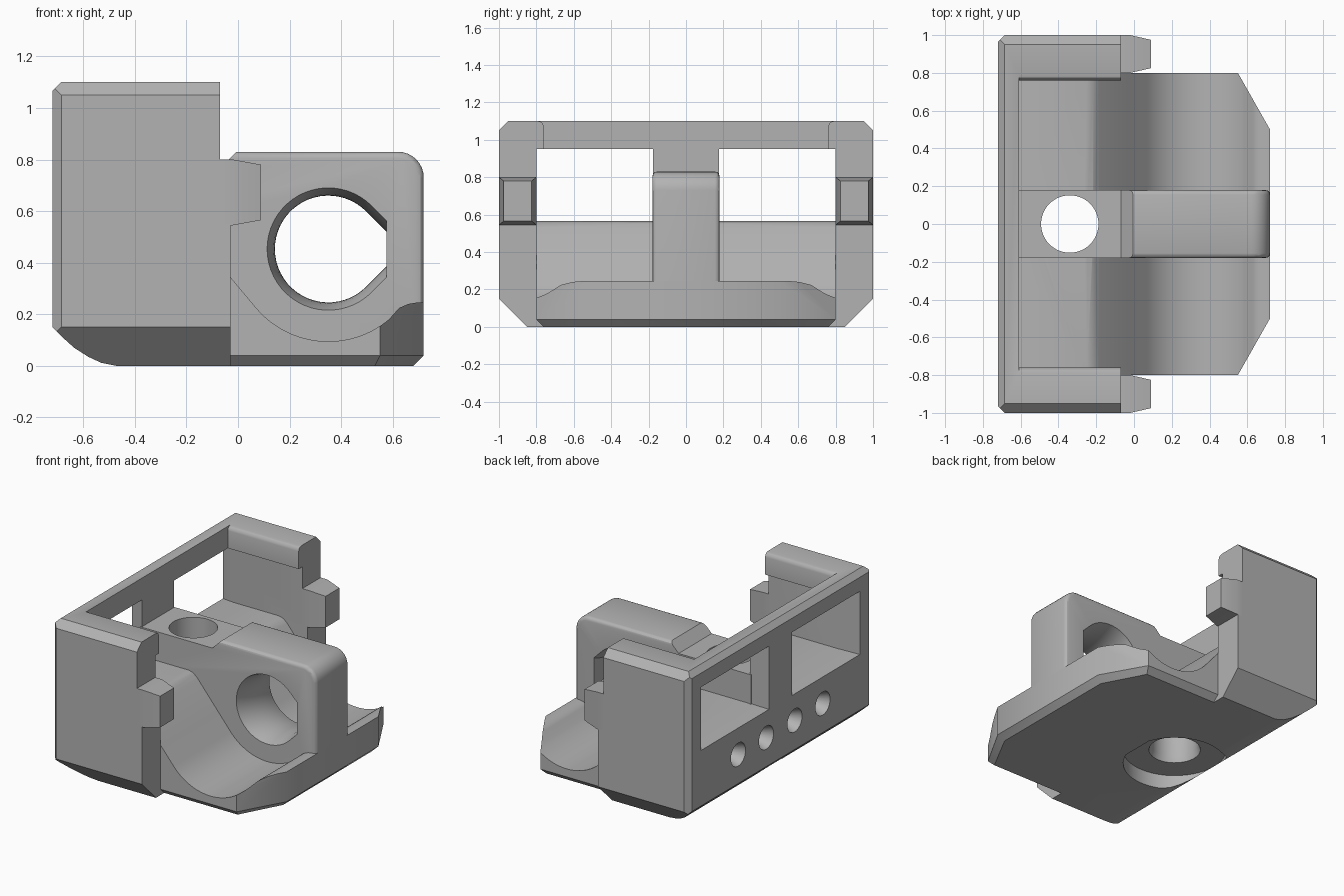
import bpy, bmesh, math
from mathutils import Vector

cube = bpy.data.objects.get("Cube")
if cube:
    bpy.data.objects.remove(cube, do_unlink=True)

grey = bpy.data.materials.new("plain grey")
grey.use_nodes = True
colour = (0.45, 0.45, 0.45, 1)
grey.diffuse_color = colour
grey.node_tree.nodes["Principled BSDF"].inputs["Base Color"].default_value = colour


def make(name, bm):
    bmesh.ops.recalc_face_normals(bm, faces=bm.faces[:])
    mesh = bpy.data.meshes.new(name)
    bm.to_mesh(mesh)
    bm.free()
    obj = bpy.data.objects.new(name, mesh)
    obj.data.materials.append(grey)
    bpy.context.collection.objects.link(obj)
    return obj


def loft(rings):
    """Skin between matching rings of points and cap both ends."""
    bm = bmesh.new()
    loops = [[bm.verts.new(p) for p in ring] for ring in rings]
    for a, b in zip(loops, loops[1:]):
        for i in range(len(a)):
            j = (i + 1) % len(a)
            bm.faces.new((a[i], a[j], b[j], b[i]))
    bm.faces.new(loops[0])
    bm.faces.new(loops[-1])
    bmesh.ops.recalc_face_normals(bm, faces=bm.faces[:])
    return bm


def prism_y(pts, half):
    return loft([[(x, y, z) for x, z in pts] for y in (-half, half)])


def rect_x(x, y0, y1, z0, z1):
    return [(x, y0, z0), (x, y1, z0), (x, y1, z1), (x, y0, z1)]


def arc(cx, cy, r, a0, a1, n):
    angles = [math.radians(a0 + (a1 - a0) * i / n) for i in range(n + 1)]
    return [(cx + r * math.cos(a), cy + r * math.sin(a)) for a in angles]


def chop(bm, co, no):
    """Slice off everything beyond a plane and close the cut."""
    cut = bmesh.ops.bisect_plane(bm, geom=bm.verts[:] + bm.edges[:] + bm.faces[:],
                                 plane_co=co, plane_no=Vector(no).normalized(),
                                 clear_outer=True)["geom_cut"]
    edges = [e for e in cut if isinstance(e, bmesh.types.BMEdge)]
    bmesh.ops.holes_fill(bm, edges=edges, sides=0)


def subtract(obj, cutters):
    for cutter in cutters:
        mod = obj.modifiers.new("cut", "BOOLEAN")
        mod.operation = "DIFFERENCE"
        mod.solver = "EXACT"
        mod.object = cutter
        with bpy.context.temp_override(object=obj, active_object=obj):
            bpy.ops.object.modifier_apply(modifier=mod.name)


# Cutter profile shared by the cavity and the round trough
trough = [(-0.61, 0.95), (-0.61, 0.565), (-0.25, 0.565), (-0.215, 0.556), (-0.185, 0.53)]
trough += arc(0.35, 0.461, 0.366, 220, 310, 28)
trough += [(0.625, 0.225), (0.66, 0.24), (0.69, 0.245), (0.9, 0.245), (0.9, 0.95)]
cavity = make("cavity_cutter", prism_y(trough, 0.8))
wide_trough = make("trough_cutter", prism_y(trough, 0.95))

# Opening between the lips, with rounded upper edges
half = [(0.76, 0.9), (0.76, 1.07), (0.765, 1.086), (0.775, 1.096), (0.79, 1.1), (0.79, 1.2)]
opening_pts = half + [(-y, z) for y, z in reversed(half)]
opening = make("opening_cutter", loft([[(x, y, z) for y, z in opening_pts]
                                       for x in (-0.61, 0.2)]))

# Flared windows in the back plate
windows = []
for s in (-1, 1):
    windows.append(make("window_cutter", loft([
        rect_x(-0.73, s * 0.12, s * 0.87, 0.53, 0.97),
        rect_x(-0.60, s * 0.18, s * 0.798, 0.567, 0.948)])))

# Countersunk screw holes in the back plate
screws = []
for y in (-0.46, -0.155, 0.155, 0.46):
    screws.append(make("screw_cutter", loft([
        [(x, a, b) for a, b in arc(y, 0.35, r, 0, 345, 23)]
        for x, r in ((-0.74, 0.08), (-0.70, 0.08), (-0.63, 0.045), (-0.5, 0.045))])))

# Vertical bore with a counterbore underneath
bore = make("bore_cutter", loft([
    [(a, b, z) for a, b in arc(-0.34, 0, r, 0, 352.5, 47)]
    for z, r in ((-0.1, 0.33), (0.1, 0.33), (0.1, 0.165), (0.14, 0.152), (1.0, 0.152))]))


# Cross hole: round with a truncated point, narrowest in the middle
def drop(r):
    tip = r * math.sqrt(2) - 0.225
    return arc(0.35, 0.453, r, 45, 315, 40) + [(0.575, 0.453 - tip), (0.575, 0.453 + tip)]


cross = make("cross_cutter", loft([
    [(x, y, z) for x, z in drop(0.207 + 0.03 * (y / 0.18) ** 2)]
    for y in [0.19 * i / 5 for i in range(-5, 6)]]))

# Housing: back plate, side walls and rear floor
bm = prism_y([(-0.03, 0), (-0.03, 0.55), (-0.07, 0.55), (-0.07, 1.1), (-0.685, 1.1),
              (-0.72, 1.065), (-0.72, 0.15), (-0.685, 0.115), (-0.635, 0.07),
              (-0.58, 0.035), (-0.53, 0.012), (-0.47, 0)], 1)
for s in (-1, 1):
    chop(bm, (0, s, 1.05), (0, s, 1))
    chop(bm, (0, s, 0.15), (0, s, -1))
    chop(bm, (-0.685, s, 0), (-1, s, 0))
housing = make("housing", bm)
subtract(housing, [cavity, opening, bore] + windows + screws)


# Front tray with cut corners and a chamfered underside
def plan(z, d):
    pts = [(-0.03, 0.8 - d), (0.55 - d / 2, 0.8 - d), (0.72 - d, 0.5 - d / 2)]
    return [(x, y, z) for x, y in pts] + [(x, -y, z) for x, y in reversed(pts)]


tray = make("front_tray", loft([plan(0, 0.04), plan(0.04, 0), plan(0.4, 0)]))
subtract(tray, [wide_trough])

# Central rib with softened upper edges
rib_pts = [(-0.62, 0.5), (-0.2, 0.5), (-0.03, 0.3), (0.1, 0.1), (0.35, 0.05), (0.72, 0.05)]
rib_pts += arc(0.62, 0.73, 0.1, 0, 90, 8) + [(-0.005, 0.83), (-0.07, 0.765), (-0.62, 0.765)]
bm = prism_y(rib_pts, 0.18)
soft = [e for e in bm.edges if abs(e.verts[0].co.y - e.verts[1].co.y) < 0.01
        and all(v.co.x > -0.01 for v in e.verts) and max(v.co.z for v in e.verts) > 0.7]
bmesh.ops.bevel(bm, geom=soft, offset=0.025, segments=3, profile=0.5, affect="EDGES")
rib = make("centre_rib", bm)
subtract(rib, [bore, cross])

# Tapered tabs on the wall ends
tabs = []
for s, side in ((-1, "right"), (1, "left")):
    tabs.append(make(side + "_tab", loft([
        rect_x(-0.07, s * 0.8, s, 0.545, 0.8),
        rect_x(-0.02, s * 0.8, s, 0.545, 0.8),
        rect_x(0.09, s * 0.825, s * 0.975, 0.565, 0.78)])))

for cutter in [cavity, wide_trough, opening, bore, cross] + windows + screws:
    bpy.data.objects.remove(cutter, do_unlink=True)

# Smooth the curved surfaces, keep the edges sharp
bpy.ops.object.select_all(action="DESELECT")
for obj in [housing, tray, rib] + tabs:
    obj.select_set(True)
bpy.context.view_layer.objects.active = housing
bpy.ops.object.shade_smooth_by_angle(angle=math.radians(30))
